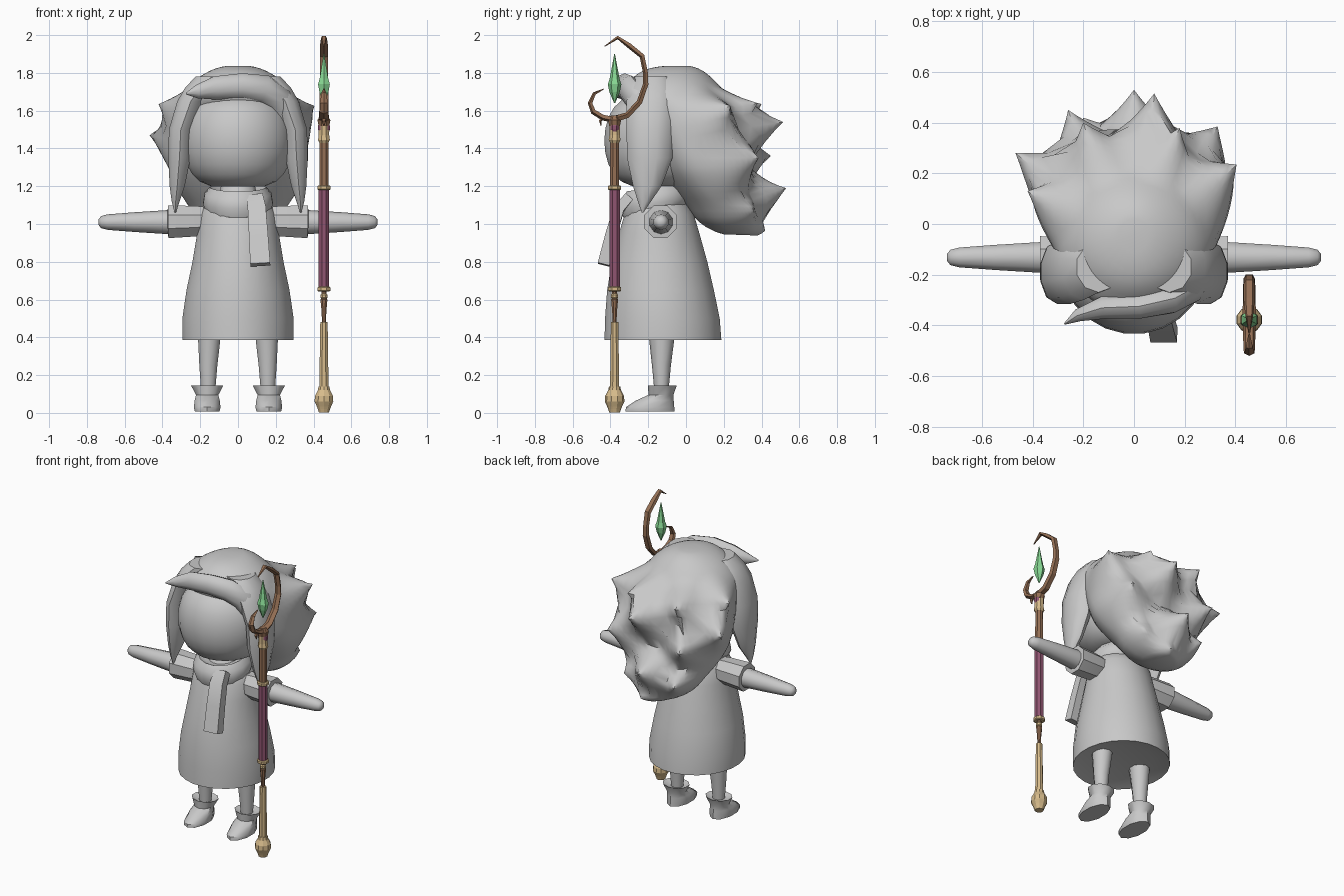
import bpy, bmesh, math
from mathutils import Vector

def material(name, rgb):
    m = bpy.data.materials.new(name)
    m.diffuse_color = (*rgb, 1)
    return m

GREY = material("plain grey", (0.58, 0.58, 0.58))
GOLD = material("pale gold", (0.68, 0.5, 0.26))
BROWN = material("wood brown", (0.3, 0.16, 0.09))
PLUM = material("plum wrap", (0.28, 0.09, 0.165))
GREEN = material("green crystal", (0.25, 0.7, 0.3))

def skin(name, rings, mat, smooth=40, edit=None):
    """Bridge equal rings of points, cap both ends; edit may reshape the mesh."""
    bm = bmesh.new()
    vr = [[bm.verts.new(p) for p in r] for r in rings]
    n = len(vr[0])
    for a, b in zip(vr, vr[1:]):
        for i in range(n):
            j = (i + 1) % n
            bm.faces.new((a[i], a[j], b[j], b[i]))
    bm.faces.new(vr[0])
    bm.faces.new(vr[-1])
    bmesh.ops.recalc_face_normals(bm, faces=bm.faces)
    if edit:
        edit(bm)
    me = bpy.data.meshes.new(name)
    bm.to_mesh(me)
    bm.free()
    me.materials.append(mat)
    if smooth:
        me.shade_smooth()
        me.set_sharp_from_angle(angle=math.radians(smooth))
    ob = bpy.data.objects.new(name, me)
    bpy.context.collection.objects.link(ob)
    return ob

def loft(name, sections, mat=GREY, sides=20, tilt=0.0, smooth=40, edit=None):
    """Stack ellipses (z, cx, cy, rx, ry)."""
    rings = []
    for z, cx, cy, rx, ry in sections:
        ring = []
        for i in range(sides):
            a = 2 * math.pi * (i + 0.5) / sides
            ring.append((cx + rx * math.cos(a), cy + ry * math.sin(a),
                         z + tilt * ry * math.sin(a)))
        rings.append(ring)
    return skin(name, rings, mat, smooth, edit)

def tube(name, pts, mat=GREY, sides=8, ref=(0, 0, 1), flat=1.0, smooth=40):
    """Sweep a ring along (x, y, z, r); flat scales the width across ref."""
    c = [Vector(p[:3]) for p in pts]
    rings = []
    for k, p in enumerate(pts):
        t = (c[min(k + 1, len(c) - 1)] - c[max(k - 1, 0)]).normalized()
        u = t.cross(Vector(ref)).normalized()
        v = u.cross(t)
        rings.append([c[k] + p[3] * (u * flat * math.cos(a) + v * math.sin(a))
                      for a in (2 * math.pi * (i + 0.5) / sides for i in range(sides))])
    return skin(name, rings, mat, smooth)

# ---- body: dress, head, scarf
loft("dress", [(z, 0, cy, rx, ry) for z, cy, rx, ry in (
    (.41, -.125, .2, .21), (.385, -.122, .297, .312), (.5, -.125, .297, .306),
    (.65, -.135, .275, .285), (.8, -.14, .243, .255), (.95, -.142, .218, .215),
    (1.05, -.142, .205, .185), (1.11, -.15, .17, .155), (1.16, -.15, .1, .1),
    (1.25, -.15, .08, .08))], sides=24)
FACE = [(math.sin(a), math.cos(a)) for a in (math.pi * (k / 12 - .5) for k in range(1, 12))]
loft("head", [(1.44 + .25 * s, 0, -.14, .295 * c ** .55, .295 * c ** .55) for s, c in FACE], sides=24)
loft("scarf", [(z, 0, -.165, r, r) for z, r in (
    (1.04, .13), (1.06, .17), (1.11, .188), (1.16, .18), (1.195, .15), (1.17, .11))],
    sides=16, tilt=.15)
tube("scarf_tail", [(.09, -.3, 1.14, .036), (.1, -.355, 1.08, .04), (.108, -.395, .95, .042),
                    (.118, -.437, .785, .044)], sides=4, ref=(0, 1, 0), flat=1.7)

# ---- limbs, both sides
for s, side in ((1, "left"), (-1, "right")):
    tube(side + "_sleeve", [(s * x, -.135, z, r) for x, z, r in (
        (.12, 1.02, .07), (.22, 1.015, .087), (.37, 1.012, .094), (.372, 1.012, .062))])
    tube(side + "_arm", [(s * x, -.132, 1.01, r) for x, r in (
        (.3, .064), (.38, .063), (.55, .052), (.69, .041), (.725, .032), (.738, .015))], sides=10)
    loft(side + "_leg", [(.1, s * .158, -.13, .038, .036), (.25, s * .157, -.13, .05, .05),
                         (.46, s * .15, -.128, .068, .075)], sides=10)
    loft(side + "_boot", [(z, s * .163, cy, rx, ry) for z, cy, rx, ry in (
        (.008, -.19, .069, .13), (.03, -.19, .074, .128), (.065, -.165, .07, .1),
        (.095, -.133, .062, .066), (.145, -.125, .09, .076), (.13, -.13, .05, .05))], sides=10)
    # long hair lock beside the face
    loft(side + "_side_lock", [(z, s * cx, cy, rx, ry) for z, cx, cy, rx, ry in (
        (1.78, .14, -.17, .09, .1), (1.72, .2, -.175, .085, .125),
        (1.65, .25, -.18, .075, .135), (1.5, .303, -.19, .066, .125),
        (1.35, .31, -.192, .062, .12), (1.2, .322, -.205, .042, .075),
        (1.12, .33, -.22, .022, .035), (1.06, .332, -.23, .004, .004))], sides=10)

# ---- hair mass with spikes pulled out of its surface: tip, reach
SPIKES = [((-.42, .13, 1.635), .17), ((-.468, .28, 1.47), .2), ((.405, .235, 1.625), .2),
          ((.33, .385, 1.35), .24), ((.08, .515, 1.54), .23), ((-.2, .4, 1.635), .2),
          ((-.26, .45, 1.36), .2), ((.18, .38, 1.64), .16), ((0, .53, 1.19), .2),
          ((.05, .42, .965), .16), ((-.2, .42, 1.1), .15), ((.22, .36, 1.07), .15)]

def pull_spikes(bm):
    bmesh.ops.subdivide_edges(bm, edges=bm.edges[:], cuts=2, smooth=0.6, use_grid_fill=True)
    start = [v.co.copy() for v in bm.verts]
    roots = [(Vector(t), min(start, key=lambda c: (c - Vector(t)).length), r) for t, r in SPIKES]
    for v, c in zip(bm.verts, start):
        w, tip = max(((max(0, 1 - (c - root).length / r) ** 1.15, i)
                      for i, (t, root, r) in enumerate(roots)))
        v.co = c + (roots[tip][0] - roots[tip][1]) * w + (roots[tip][1] - c) * w * .3

# sections: (z, front y, back y, half width)
loft("hair", [(z, 0, (f + b) / 2, w, (b - f) / 2) for z, f, b, w in (
    (1.837, -.11, .02, .06), (1.81, -.23, .09, .15), (1.75, -.305, .16, .24),
    (1.68, -.35, .22, .295), (1.6, -.29, .27, .333), (1.45, -.22, .31, .362),
    (1.3, -.15, .32, .36), (1.2, -.08, .34, .325), (1.1, 0, .37, .265),
    (1.01, .07, .37, .2), (.945, .2, .34, .08))], sides=22, smooth=50, edit=pull_spikes)

# ---- swept fringe over the forehead
tube("fringe", [(-.275, -.395, 1.69, .004), (-.22, -.36, 1.7, .035), (-.12, -.33, 1.72, .062),
                (.02, -.325, 1.73, .068), (.14, -.3, 1.715, .075), (.22, -.26, 1.66, .075),
                (.27, -.23, 1.55, .055), (.285, -.22, 1.4, .025)], sides=10, flat=.75)

# ---- staff: stacked turned pieces of (z, radius)
SX, SY = .455, -.378
def turned(name, prof, mat, sides=8):
    loft(name, [(z, SX, SY, r, r) for z, r in prof], mat, sides, smooth=0)

turned("staff_knob", [(.002, .028), (.02, .034), (.035, .04), (.06, .052), (.09, .05),
                      (.12, .034), (.14, .03)], GOLD, 10)
turned("staff_lower_shaft", [(.13, .026), (.3, .024), (.48, .021)], GOLD)
turned("staff_spindle", [(.48, .011), (.54, .014), (.6, .02), (.61, .011), (.65, .016)], BROWN)
for name, z in (("staff_lower_ring", .643), ("staff_upper_ring", 1.18)):
    turned(name, [(z, .032), (z + .005, .038), (z + .02, .038), (z + .025, .032)], GOLD)
turned("staff_bead", [(.6, .012), (.61, .02), (.625, .02), (.635, .012)], GOLD)
turned("staff_grip", [(.667, .03), (1.18, .03)], PLUM)
turned("staff_upper_shaft", [(1.2, .026), (1.45, .025)], BROWN)
turned("staff_collar", [(1.43, .026), (1.445, .034), (1.47, .03), (1.5, .03), (1.53, .03)], GOLD)
turned("staff_crown", [(1.52, .031), (1.55, .037), (1.575, .02)], BROWN)
for s in (1, -1):
    loft("staff_gem", [(z, SX + s * .018, SY, r * .7, r) for z, r in (
        (1.465, .003), (1.5, .022), (1.52, .022), (1.555, .003))], PLUM, 6, smooth=0)

# hooked branches and floating crystal
def branch(name, pts):
    tube(name, [(SX, y, z, r * 1.15) for y, z, r in pts], BROWN, 5, ref=(1, 0, 0), flat=.65, smooth=0)

branch("large_hook", [(-.39, 1.55, .026), (-.31, 1.575, .023), (-.245, 1.645, .022), (-.212, 1.74, .021),
                      (-.213, 1.8, .019), (-.232, 1.89, .02), (-.3, 1.945, .02),
                      (-.362, 1.988, .014), (-.432, 1.94, .003)])
branch("small_hook", [(-.37, 1.55, .024), (-.44, 1.565, .022), (-.49, 1.595, .021), (-.507, 1.64, .018),
                      (-.485, 1.69, .013), (-.435, 1.715, .003)])
branch("twig", [(-.44, 1.57, .012), (-.455, 1.545, .01), (-.45, 1.52, .003)])
turned("crystal", [(1.64, .003), (1.7, .028), (1.74, .036), (1.77, .026), (1.9, .002)], GREEN, 6)
